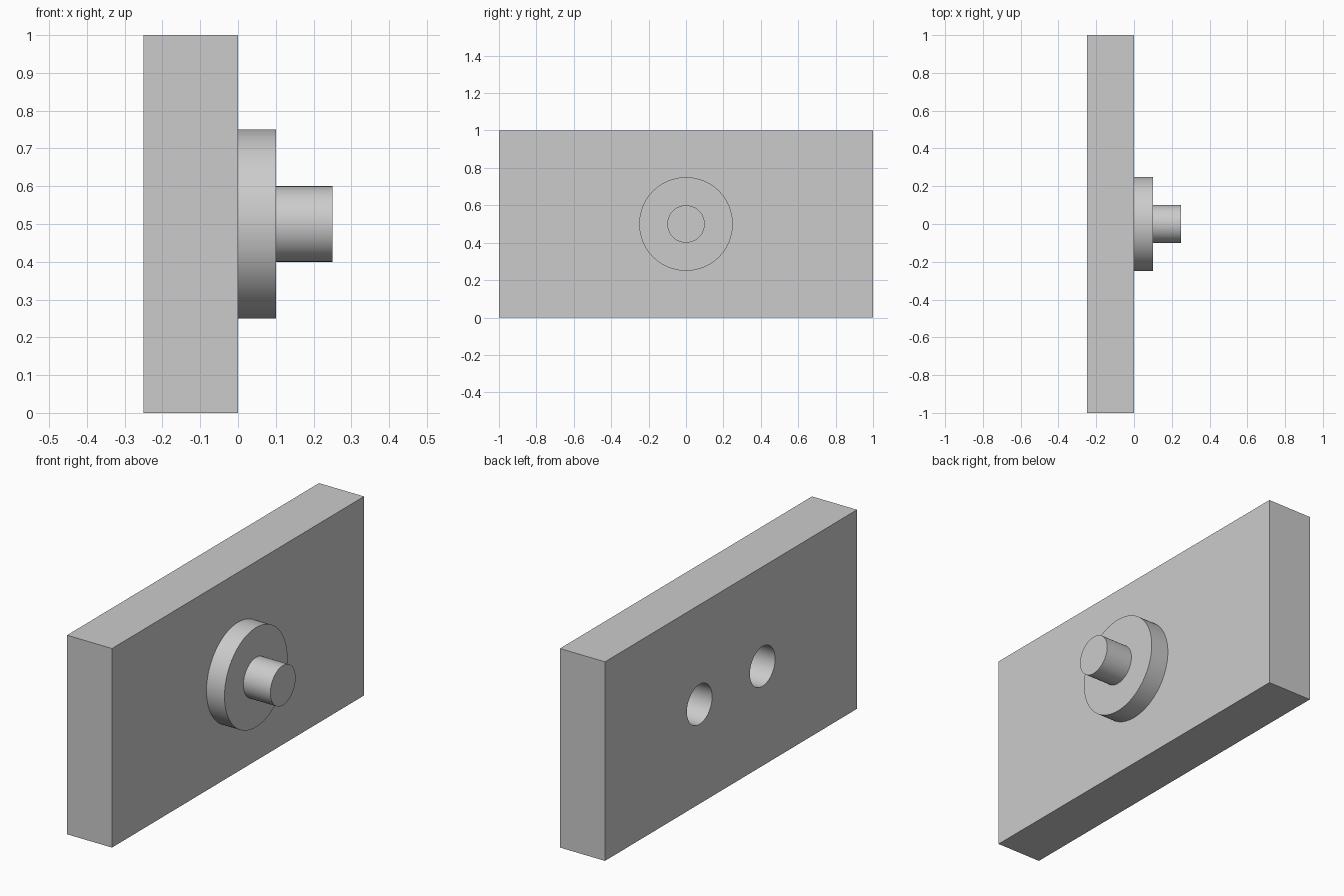
import bpy
import math

cube = bpy.data.objects.get("Cube")
if cube:
    bpy.data.objects.remove(cube, do_unlink=True)

grey = bpy.data.materials.new("plain grey")
grey.use_nodes = True
colour = (0.6, 0.6, 0.6, 1)
grey.diffuse_color = colour
grey.node_tree.nodes["Principled BSDF"].inputs["Base Color"].default_value = colour


def rod(name, radius, x_from, x_to, y=0):
    """Cylinder lying along x at mid height."""
    bpy.ops.mesh.primitive_cylinder_add(
        vertices=96, radius=radius, depth=x_to - x_from,
        location=((x_from + x_to) / 2, y, 0.5), rotation=(0, math.pi / 2, 0))
    ob = bpy.context.object
    ob.name = name
    ob.data.materials.append(grey)
    bpy.ops.object.shade_smooth_by_angle(angle=math.radians(30))
    return ob


# Upright slab
bpy.ops.mesh.primitive_cube_add(size=1, location=(-0.125, 0, 0.5))
slab = bpy.context.object
slab.name = "slab"
slab.scale = (0.25, 2, 1)
bpy.ops.object.transform_apply(location=False, rotation=False, scale=True)
slab.data.materials.append(grey)

# Two blind sockets in the rear of the slab
for side, y in (("left", -0.25), ("right", 0.25)):
    cutter = rod(f"{side}_socket_cutter", 0.1, -0.35, -0.1, y)
    cutter.hide_render = True
    cut = slab.modifiers.new(f"{side}_socket", "BOOLEAN")
    cut.operation = "DIFFERENCE"
    cut.solver = "EXACT"
    cut.object = cutter
    bpy.context.view_layer.objects.active = slab
    bpy.ops.object.modifier_apply(modifier=cut.name)
    bpy.data.objects.remove(cutter, do_unlink=True)

bpy.ops.object.select_all(action="DESELECT")
slab.select_set(True)
bpy.context.view_layer.objects.active = slab
bpy.ops.object.shade_smooth_by_angle(angle=math.radians(30))

# Round flange and the peg on it
rod("flange", 0.25, 0, 0.1)
rod("peg", 0.1, 0.1, 0.25)
